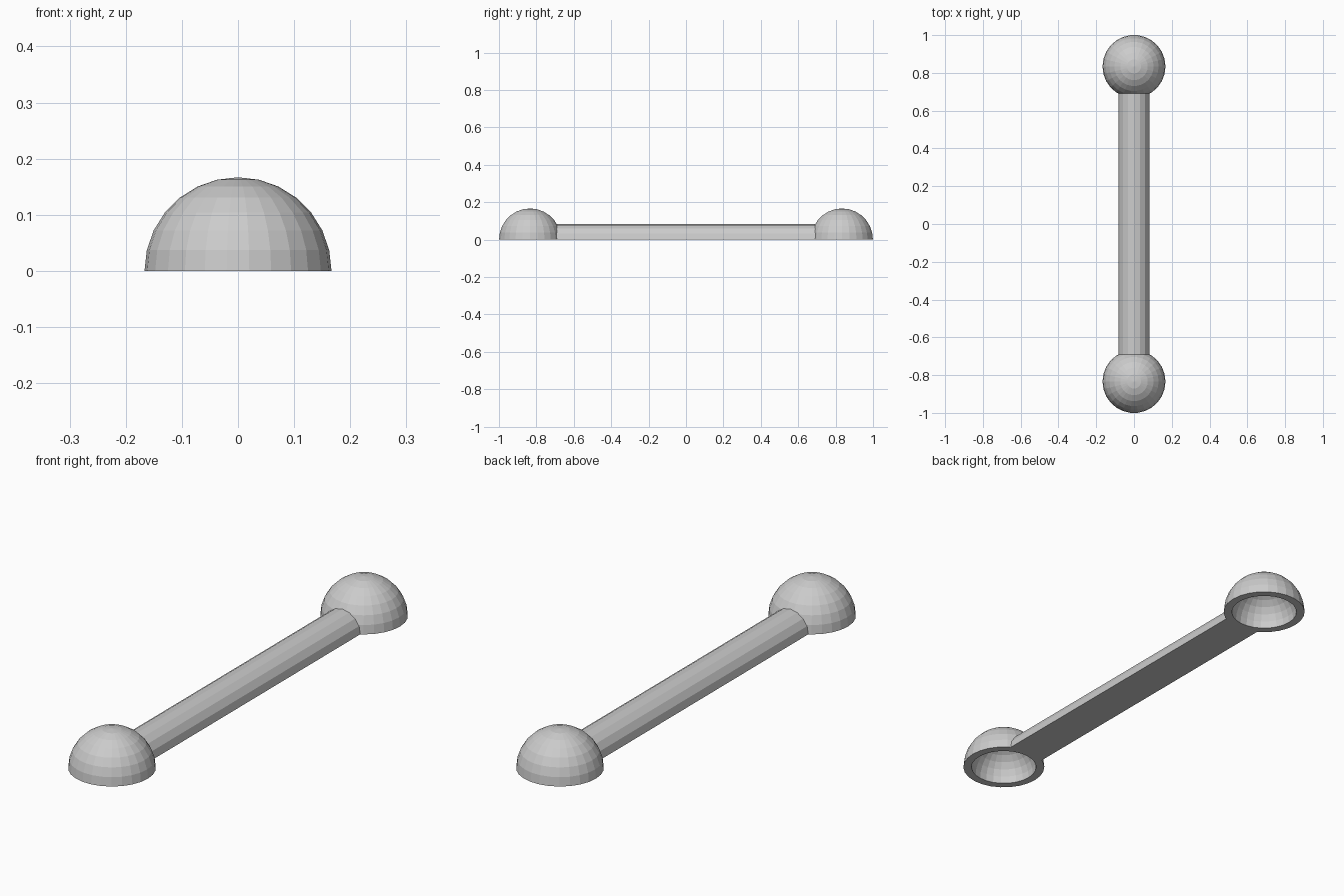
import bpy, bmesh
from math import sin, cos, pi

if "Cube" in bpy.data.objects:
    bpy.data.objects.remove(bpy.data.objects["Cube"])

R_OUT, R_IN = 0.1667, 0.1333   # dome radii
CENTRE_Y = 0.834               # dome centre distance
BAR_R, BAR_HALF = 0.0833, 0.695
SIDES, RINGS = 26, 7


def finish(name, bm):
    bmesh.ops.recalc_face_normals(bm, faces=bm.faces)
    mesh = bpy.data.meshes.new(name)
    bm.to_mesh(mesh)
    bm.free()
    obj = bpy.data.objects.new(name, mesh)
    bpy.context.collection.objects.link(obj)
    return obj


def arc(radius):
    return [(radius * sin(i * pi / 2 / RINGS), 0, radius * cos(i * pi / 2 / RINGS))
            for i in range(RINGS + 1)]


def dome(name, y):
    # Hollow half sphere: outer arc, flat rim, inner arc, revolved about z
    bm = bmesh.new()
    pts = arc(R_OUT) + arc(R_IN)[::-1]
    vs = [bm.verts.new(p) for p in pts]
    edges = [bm.edges.new(pair) for pair in zip(vs, vs[1:])]
    bmesh.ops.spin(bm, geom=vs + edges, cent=(0, 0, 0), axis=(0, 0, 1),
                   angle=2 * pi, steps=SIDES, use_duplicate=False)
    bmesh.ops.remove_doubles(bm, verts=bm.verts, dist=1e-4)
    finish(name, bm).location.y = y


# Hollow domes at both ends
dome("front_dome", -CENTRE_Y)
dome("back_dome", CENTRE_Y)

# Solid half-round bar, ending inside the dome walls
bm = bmesh.new()
section = [bm.verts.new((BAR_R * cos(i * pi / 8), -BAR_HALF, BAR_R * sin(i * pi / 8)))
           for i in range(9)]
cap = bm.faces.new(section)
ext = bmesh.ops.extrude_face_region(bm, geom=[cap], use_keep_orig=True)
moved = [g for g in ext["geom"] if isinstance(g, bmesh.types.BMVert)]
bmesh.ops.translate(bm, verts=moved, vec=(0, 2 * BAR_HALF, 0))
finish("connecting_bar", bm)
